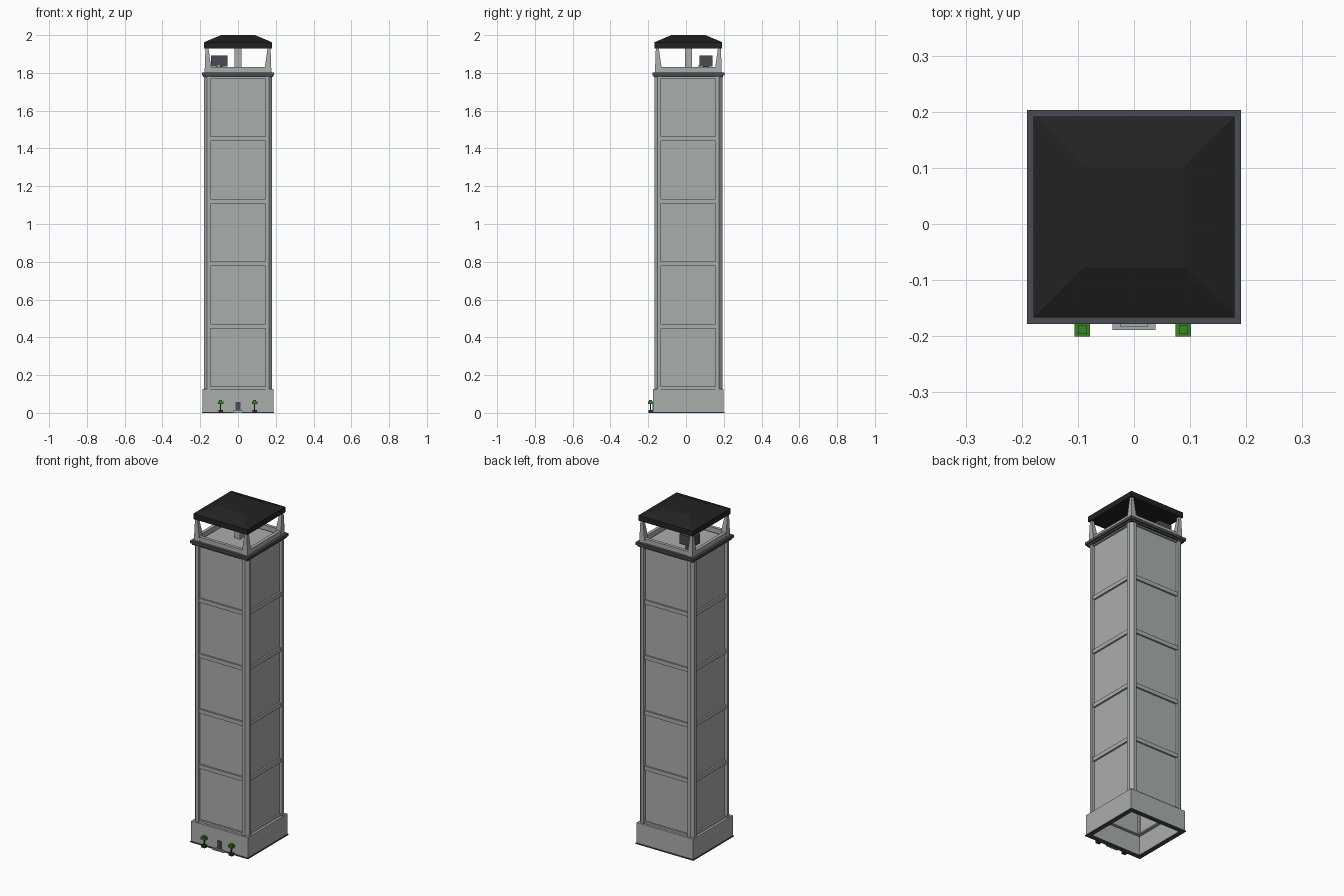
import bpy, bmesh, math

if "Cube" in bpy.data.objects:
    bpy.data.objects.remove(bpy.data.objects["Cube"])

CY = 0.0125  # tower centre in y (planters stick out at the front)

def mat(name, r, g, b):
    m = bpy.data.materials.new(name)
    m.diffuse_color = (r, g, b, 1)
    m.use_nodes = True
    m.node_tree.nodes["Principled BSDF"].inputs["Base Color"].default_value = m.diffuse_color
    return m

CONCRETE = mat("concrete grey", 0.40, 0.425, 0.41)
SLATE = mat("slate grey", 0.065, 0.072, 0.09)
ROOF = mat("roof black", 0.016, 0.016, 0.016)
DARK = mat("dark pot", 0.03, 0.03, 0.035)
GREEN = mat("leaf green", 0.04, 0.24, 0.02)

def finish(name, bm, material):
    bmesh.ops.recalc_face_normals(bm, faces=bm.faces[:])
    me = bpy.data.meshes.new(name)
    bm.to_mesh(me)
    bm.free()
    me.materials.append(material)
    ob = bpy.data.objects.new(name, me)
    bpy.context.collection.objects.link(ob)
    return ob

def loft(name, rings, material, caps=True, closed=False):
    """Skin a list of point rings."""
    bm = bmesh.new()
    rows = [[bm.verts.new(p) for p in r] for r in rings]
    n = len(rows[0])
    pairs = list(zip(rows, rows[1:])) + ([(rows[-1], rows[0])] if closed else [])
    for a, b in pairs:
        for i in range(n):
            j = (i + 1) % n
            bm.faces.new((a[i], a[j], b[j], b[i]))
    if caps and not closed:
        bm.faces.new(rows[0])
        bm.faces.new(rows[-1])
    return finish(name, bm, material)

def square(h, z):
    return [(sx * h, CY + sy * h, z) for sx, sy in ((-1, -1), (1, -1), (1, 1), (-1, 1))]

def frame(name, outer, inner, z0, z1, material):
    """Hollow square tube."""
    return loft(name, [square(outer, z0), square(outer, z1), square(inner, z1),
                       square(inner, z0)], material, closed=True)

def box(name, x0, x1, y0, y1, z0, z1, material):
    r = lambda z: [(x0, y0, z), (x1, y0, z), (x1, y1, z), (x0, y1, z)]
    return loft(name, [r(z0), r(z1)], material)

# base and shaft walls
frame("base_flange", 0.191, 0.165, 0.0, 0.006, SLATE)
frame("base", 0.187, 0.168, 0.006, 0.127, CONCRETE)
frame("base_ledge", 0.186, 0.150, 0.118, 0.126, CONCRETE)
frame("shaft_walls", 0.163, 0.155, 0.12, 1.79, CONCRETE)

# horizontal rails between the panels
for k in range(6):
    z = 0.127 + 1.655 * k / 5
    z0, z1 = max(z - 0.012, 0.12), min(z + 0.012, 1.785)
    for s in (-1, 1):
        for axis in "xy":
            a, b = sorted((s * 0.155, s * 0.173))
            if axis == "y":
                box("panel_rail", -0.152, 0.152, CY + a, CY + b, z0, z1, CONCRETE)
            else:
                box("panel_rail", a, b, CY - 0.152, CY + 0.152, z0, z1, CONCRETE)

# chamfered corner posts and tapered belfry posts
profile = [(0.145, 0.145), (0.18, 0.145), (0.18, 0.163), (0.163, 0.18), (0.145, 0.18)]
for sx in (-1, 1):
    for sy in (-1, 1):
        loft("corner_post", [[(sx * x, CY + sy * y, z) for x, y in profile]
                             for z in (0.12, 1.79)], CONCRETE)
        rings = []
        for z, i, o in ((1.80, 0.138, 0.177), (1.935, 0.157, 0.172)):
            rings.append([(sx * x, CY + sy * y, z)
                          for x, y in ((i, i), (o, i), (o, o), (i, o))])
        loft("belfry_post", rings, CONCRETE)

# cornice, floor, parapet
frame("cornice_lower", 0.184, 0.155, 1.777, 1.787, SLATE)
frame("cornice_upper", 0.191, 0.155, 1.787, 1.803, SLATE)
box("belfry_floor", -0.157, 0.157, CY - 0.157, CY + 0.157, 1.79, 1.80, CONCRETE)
frame("parapet", 0.174, 0.155, 1.80, 1.83, CONCRETE)

# central mast and equipment box
box("central_mast", -0.019, 0.019, CY - 0.019, CY + 0.019, 1.79, 1.935, CONCRETE)
box("equipment_box", -0.142, -0.056, 0.072, 0.14, 1.835, 1.892, SLATE)
box("equipment_foot", -0.115, -0.083, 0.09, 0.122, 1.80, 1.835, SLATE)
box("equipment_plate", -0.108, -0.095, 0.066, 0.072, 1.83, 1.842, CONCRETE)

# hipped roof with flat top
loft("roof", [square(0.165, 1.93), square(0.179, 1.93), square(0.179, 1.962),
              square(0.157, 1.972), square(0.09, 2.0)], ROOF)

# door and steps
F = CY - 0.187
box("door", -0.013, 0.013, F - 0.004, F + 0.002, 0.012, 0.058, SLATE)
box("lower_step", -0.038, 0.038, F - 0.014, F + 0.002, 0.0, 0.006, CONCRETE)
box("upper_step", -0.024, 0.024, F - 0.009, F + 0.002, 0.006, 0.012, CONCRETE)

# planters with clipped trees
for x in (-0.092, 0.088):
    y = -0.188
    box("planter", x - 0.012, x + 0.012, y - 0.011, y + 0.011, 0.0, 0.014, DARK)
    box("tree_trunk", x - 0.003, x + 0.003, y - 0.003, y + 0.003, 0.014, 0.05, DARK)
    box("tree_crown", x - 0.014, x + 0.014, y - 0.0125, y + 0.0125, 0.048, 0.061, GREEN)
    box("tree_top", x - 0.008, x + 0.008, y - 0.008, y + 0.008, 0.061, 0.068, GREEN)
